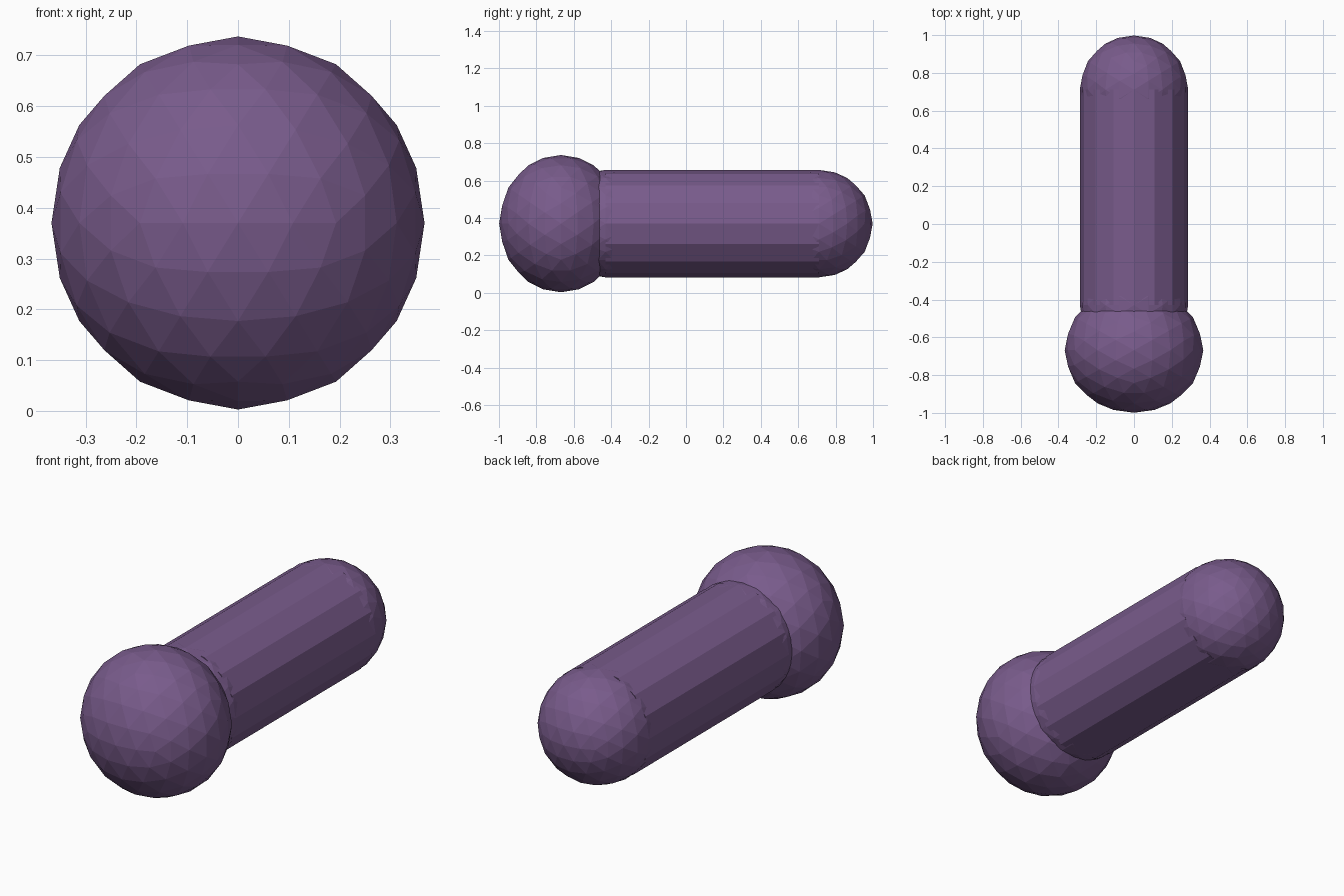
import bpy
from math import radians, atan
from mathutils import Matrix, Vector

if "Cube" in bpy.data.objects:
    bpy.data.objects.remove(bpy.data.objects["Cube"])

AXIS_Z = 0.37      # height of the long axis
SHAFT_R = 0.287
BACK_Y, FRONT_Y = 0.711, -0.43   # ends of the straight shaft

purple = bpy.data.materials.new("purple")
purple.diffuse_color = (0.19, 0.105, 0.26, 1)
purple.use_nodes = True
purple.node_tree.nodes["Principled BSDF"].inputs["Base Color"].default_value = purple.diffuse_color

# turns the icosphere so that edges, not points, lie on the main axes
TURN = Matrix.Rotation(radians(90) - atan(0.5) / 2 - radians(90) / 2 + radians(0), 4, 'Y')
TURN = Matrix.Rotation(radians(58.2825), 4, 'Y')


def finish(name):
    obj = bpy.context.object
    obj.name = name
    obj.data.materials.append(purple)
    return obj


def ball(name, y, radii):
    bpy.ops.mesh.primitive_ico_sphere_add(subdivisions=3, radius=1)
    obj = finish(name)
    obj.data.transform(Matrix.Diagonal(Vector((*radii, 1))) @ TURN)
    obj.location = (0, y, AXIS_Z)
    return obj


# slightly flattened front knob
ball("front_knob", -0.668, (0.367, 0.331, 0.367))

# sixteen-sided shaft with rounded ends
bpy.ops.mesh.primitive_cylinder_add(vertices=16, radius=SHAFT_R, depth=BACK_Y - FRONT_Y,
                                    location=(0, (BACK_Y + FRONT_Y) / 2, AXIS_Z),
                                    rotation=(radians(90), 0, 0))
finish("shaft")
for name, y in (("back_round_end", BACK_Y), ("front_round_end", FRONT_Y)):
    ball(name, y, (SHAFT_R,) * 3)
